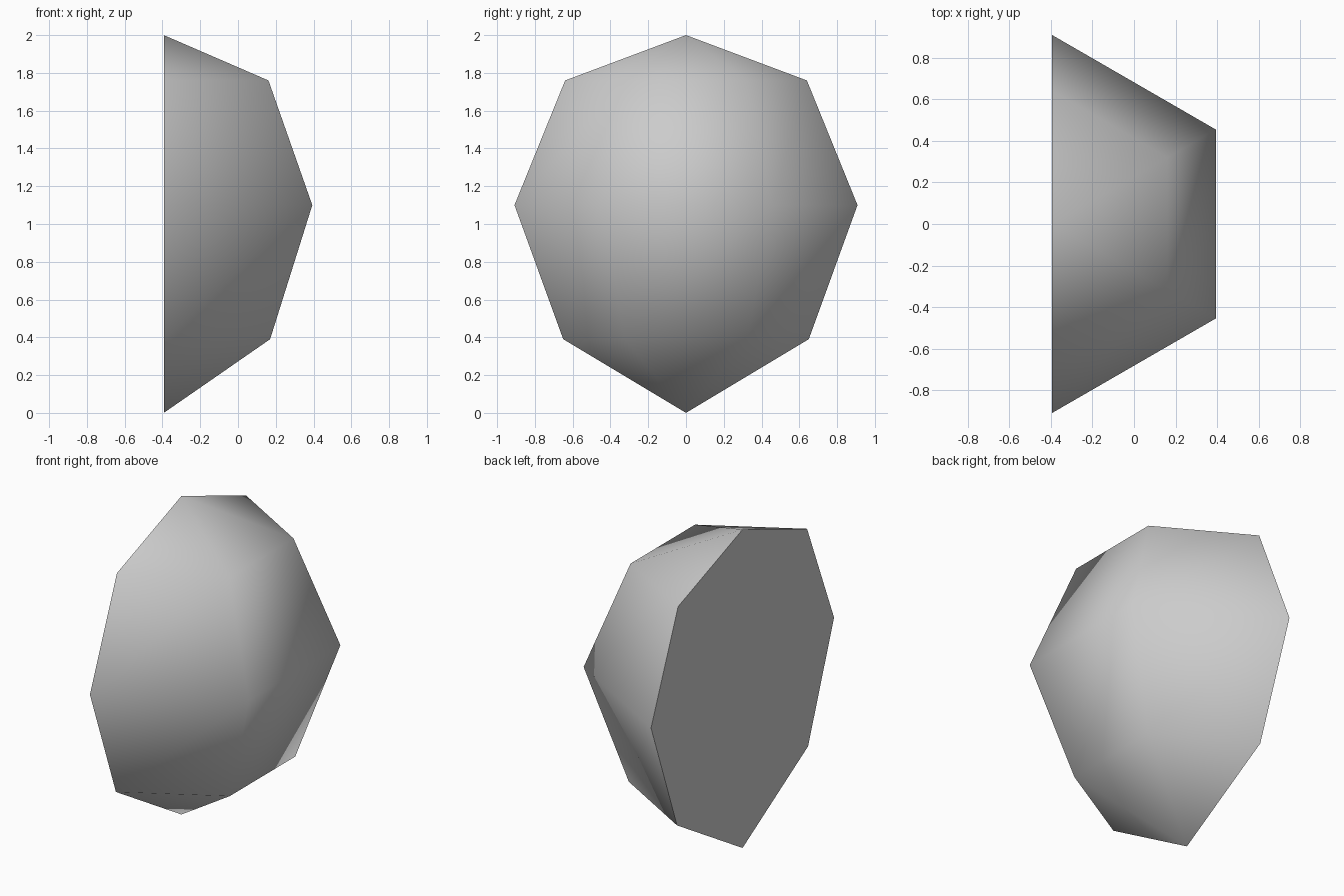
import bpy
import bmesh
import math
from mathutils import Vector

# Remove the default cube
cube = bpy.data.objects.get("Cube")
if cube:
    bpy.data.objects.remove(cube, do_unlink=True)

# Plain grey material
grey = bpy.data.materials.new("plain grey")
grey.use_nodes = True
colour = (0.6, 0.6, 0.6, 1.0)
grey.diffuse_color = colour
grey.node_tree.nodes["Principled BSDF"].inputs["Base Color"].default_value = colour

# Half-round profile as (radius, height), from bottom to top
profile = [(0, 0), (0.65, 0.39), (0.908, 1.1), (0.64, 1.76), (0, 2)]
back_x = -0.393
bm = bmesh.new()
verts = [bm.verts.new((back_x, -r, z)) for r, z in profile]
edges = [bm.edges.new(pair) for pair in zip(verts, verts[1:])]

# Sweep the profile through half a turn in three facets
bmesh.ops.spin(bm, geom=verts + edges, cent=(back_x, 0, 0), axis=(0, 0, 1),
               dvec=(0, 0, 0), angle=math.pi, steps=3, use_duplicate=False)
bmesh.ops.remove_doubles(bm, verts=bm.verts[:], dist=0.001)
for face in bm.faces:
    face.smooth = True

# Close the flat side with a crisp rim
rim = [e for e in bm.edges if e.is_boundary]
cap = bmesh.ops.contextual_create(bm, geom=rim)["faces"]
for face in cap:
    face.smooth = False
for edge in rim:
    edge.smooth = False
bmesh.ops.recalc_face_normals(bm, faces=bm.faces[:])
centre = Vector((0, 0, 1))
if sum((f.calc_center_median() - centre).dot(f.normal) for f in bm.faces) < 0:
    bmesh.ops.reverse_faces(bm, faces=bm.faces[:])

mesh = bpy.data.meshes.new("half_dome")
bm.to_mesh(mesh)
bm.free()
mesh.materials.append(grey)
dome = bpy.data.objects.new("half_dome", mesh)
bpy.context.collection.objects.link(dome)
